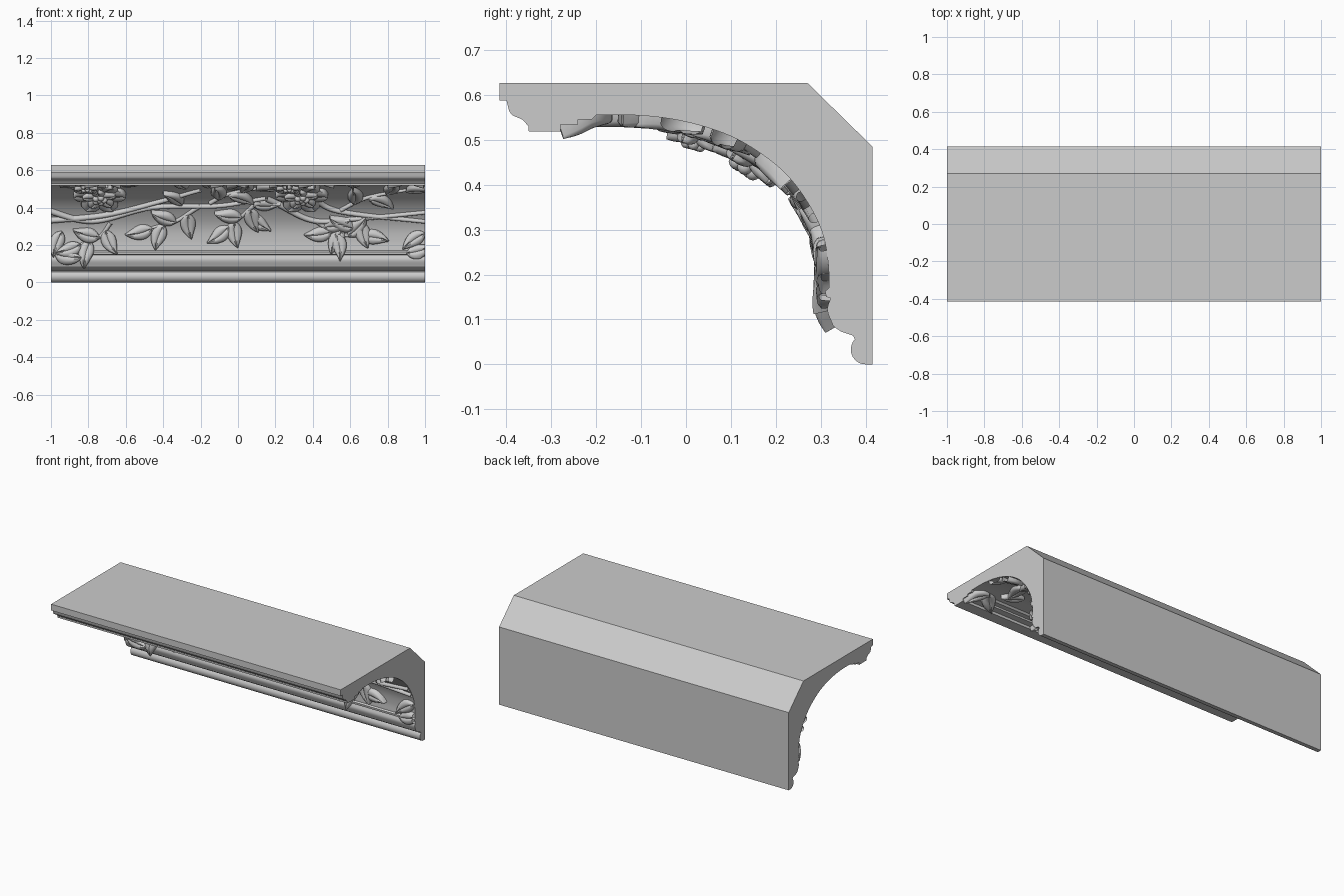
import bpy, bmesh, math, random
from mathutils import Vector

if "Cube" in bpy.data.objects:
    bpy.data.objects.remove(bpy.data.objects["Cube"])

random.seed(4)


def spline(pts, n=8):
    """Catmull-Rom through 2D points."""
    p = [Vector(q) for q in pts]
    p = [2 * p[0] - p[1]] + p + [2 * p[-1] - p[-2]]
    out = []
    for i in range(1, len(p) - 2):
        a, b, c, d = p[i - 1:i + 3]
        for k in range(n):
            t = k / n
            out.append(0.5 * (2 * b + (c - a) * t + (2 * a - 5 * b + 4 * c - d) * t * t
                              + (3 * b - a - 3 * c + d) * t ** 3))
    return out + [p[-2]]


def arc(cy, cz, r, a0, a1, n=10):
    angs = [math.radians(a0 + (a1 - a0) * i / n) for i in range(n + 1)]
    return [Vector((cy + r * math.cos(a), cz + r * math.sin(a))) for a in angs]


def finish(name, bm, angle):
    me = bpy.data.meshes.new(name)
    bm.to_mesh(me)
    bm.free()
    ob = bpy.data.objects.new(name, me)
    bpy.context.collection.objects.link(ob)
    bpy.ops.object.select_all(action='DESELECT')
    ob.select_set(True)
    bpy.context.view_layer.objects.active = ob
    bpy.ops.object.shade_smooth_by_angle(angle=math.radians(angle))


# Cornice body: profile in (y, z) extruded along x
cove = [(0.318, 0.17), (0.317, 0.22), (0.306, 0.285), (0.28, 0.345), (0.235, 0.41),
        (0.18, 0.46), (0.1, 0.508), (0, 0.54), (-0.1, 0.554), (-0.2, 0.555)]
prof = [(0.415, 0)] + arc(0.4, 0.033, 0.033, 270, 150)
prof += [(0.376, 0.056), (0.372, 0.064), (0.345, 0.073), (0.335, 0.08)]
prof += spline([(0.328, 0.085), (0.315, 0.12), (0.322, 0.148)], 6)
prof += [(0.312, 0.15), (0.31, 0.163)] + spline(cove, 6)
prof += [(-0.21, 0.545), (-0.24, 0.545), (-0.24, 0.534), (-0.28, 0.534), (-0.28, 0.518), (-0.35, 0.518)]
prof += spline([(-0.351, 0.53), (-0.365, 0.545), (-0.39, 0.558), (-0.4, 0.588)], 5)
prof += [(-0.415, 0.588), (-0.415, 0.627), (0.27, 0.627), (0.415, 0.485)]

bm = bmesh.new()
face = bm.faces.new([bm.verts.new((-1, p[0], p[1])) for p in prof])
ext = bmesh.ops.extrude_face_region(bm, geom=[face])
bmesh.ops.translate(bm, vec=(2, 0, 0), verts=[v for v in ext['geom'] if isinstance(v, bmesh.types.BMVert)])
bmesh.ops.recalc_face_normals(bm, faces=bm.faces)
finish("cornice_body", bm, 30)

# Guide curve the ornament follows, measured by arc length from the bottom
guide = spline([(0.335, 0.08), (0.315, 0.12)] + cove + [(-0.25, 0.537), (-0.31, 0.517)], 10)
lens = [0]
for a, b in zip(guide, guide[1:]):
    lens.append(lens[-1] + (b - a).length)


def on_cove(x, t, h):
    i = 0
    while i < len(lens) - 2 and lens[i + 1] < t:
        i += 1
    p = guide[i].lerp(guide[i + 1], (t - lens[i]) / (lens[i + 1] - lens[i]))
    d = (guide[min(i + 3, len(guide) - 1)] - guide[max(i - 2, 0)]).normalized()
    return Vector((x, p.x - d.y * h, p.y + d.x * h))


def grid_faces(bm, rows):
    vs = [[bm.verts.new(on_cove(*q)) for q in r] for r in rows]
    for r, s in zip(vs, vs[1:]):
        for i in range(len(r) - 1):
            bm.faces.new((r[i], r[i + 1], s[i + 1], s[i]))


def leaf(bm, x, t, ang, length, width, base=0.0, bend=25, rounded=False):
    """Domed leaf or petal with a midrib groove and a thick rim."""
    rows, n, m = [], 12, 8
    for i in range(n + 1):
        u = i / n
        th = math.radians(ang + bend * (u - 0.4))
        if rounded:
            w = width * (0.35 + 0.65 * math.sin(math.pi * min(u, 0.5))) * math.sqrt(max(1 - u ** 5, 0.01))
        else:
            w = width * math.sin(math.pi * u ** 0.8) ** 0.85 * (1.05 - 0.2 * u) if 0 < u < 1 else 0.002
        row = []
        for j in range(-1, m + 2):
            v = max(-1, min(1, 2 * j / m - 1))
            h = base + 0.012 + 0.014 * math.sqrt(1 - v * v) * math.sin(math.pi * (0.15 + 0.7 * u))
            h += 0.008 * u * u - (0.007 if v == 0 else 0)
            if j < 0 or j > m:
                h = base - 0.012
            row.append((x - math.sin(th) * w * v, t + math.cos(th) * w * v, h))
        rows.append(row)
        x += math.cos(th) * length / n
        t += math.sin(th) * length / n
    grid_faces(bm, rows)


def vine(bm, pts, r=0.017):
    """Half-embedded tapering stem."""
    c = spline(pts, 10)
    rows = []
    for i, p in enumerate(c):
        d = (c[min(i + 1, len(c) - 1)] - c[max(i - 1, 0)]).normalized()
        k = r * (1 - 0.4 * i / len(c))
        angs = [math.radians(-30 + 30 * j) for j in range(9)]
        rows.append([(p.x - d.y * k * math.cos(a), p.y + d.x * k * math.cos(a),
                      0.004 + 1.2 * k * math.sin(a)) for a in angs])
    grid_faces(bm, rows)


def sprig(bm, pts, size):
    """Leaves alternating along a stem, with one at the tip."""
    c = spline(pts, 10)
    steps = 4
    for k in range(1, steps + 1):
        i = round((len(c) - 1) * k / steps)
        d = c[i] - c[i - 1]
        side = 0 if k == steps else (1 if k % 2 else -1)
        ang = math.degrees(math.atan2(d.y, d.x)) + side * 55
        leaf(bm, c[i].x, c[i].y, ang, size, size * 0.28, 0.003 * (k % 3), 30 if k % 2 else -30)


def flower(bm, x, t, r):
    for ring, (count, size, base) in enumerate(((6, r, 0.004), (5, r * 0.62, 0.02))):
        for k in range(count):
            ang = 360 * k / count + 25 * ring
            c, s = math.cos(math.radians(ang)), math.sin(math.radians(ang))
            leaf(bm, x + c * r * .12, t + s * r * .12, ang, size, size * 0.46, base, 0, True)
    for k in range(6):
        a, q = k * math.tau / 5, (0 if k == 5 else r * 0.2)
        res = bmesh.ops.create_icosphere(bm, subdivisions=2, radius=r * 0.14)
        bmesh.ops.translate(bm, verts=res['verts'], vec=on_cove(x + q * math.cos(a), t + q * math.sin(a), 0.045))


def ornament(name, build):
    bm = bmesh.new()
    build(bm)
    for s in (-1, 1):  # trim flush with the moulding ends
        bmesh.ops.bisect_plane(bm, geom=bm.verts[:] + bm.edges[:] + bm.faces[:],
                               plane_co=(s * 0.9995, 0, 0), plane_no=(s, 0, 0), clear_outer=True)
    bmesh.ops.recalc_face_normals(bm, faces=bm.faces)
    finish(name, bm, 50)


# Main vines, as (x, arc length)
mains = [[(-1.05, .34), (-.78, .26), (-.45, .35), (-.1, .36), (.15, .42)],
         [(-1.05, .26), (-.7, .3), (-.4, .4), (-.2, .5)],
         [(.15, .42), (.38, .27), (.6, .27), (1.05, .32)],
         [(.4, .42), (.55, .32), (1.05, .25)]]
# Leafy side stems
stems = [[(-.68, .25), (-.74, .17), (-.84, .13)],
         [(-.2, .36), (-.33, .26), (-.46, .22)],
         [(.12, .4), (.02, .29), (-.05, .23)],
         [(.4, .27), (.52, .19), (.66, .17)],
         [(.7, .29), (.62, .22), (.5, .2)],
         [(.55, .33), (.7, .43), (.9, .5)],
         [(-.15, .38), (-.05, .46), (.1, .52)]]


def draw_vines(bm):
    for v in mains:
        vine(bm, v)
    for v in stems:
        vine(bm, v, 0.012)


ornament("vines", draw_vines)


# Leaves on the side stems, plus single ones reaching down to the lower mouldings
def draw_leaves(bm):
    for v in stems:
        sprig(bm, v, 0.15)
    for x, t, a in ((-.94, .2, 250), (-.98, .08, -10), (.06, .3, -40), (.08, .37, 5),
                    (1.0, .19, 215), (.9, .08, 15), (-.3, .37, 130)):
        leaf(bm, x, t, a, .15, .04)


ornament("leaves", draw_leaves)


# Foliage spreading over the upper part of the cove
def draw_upper(bm):
    for k in range(18):
        leaf(bm, -.95 + k * .112, random.uniform(.52, .72), random.uniform(20, 160),
             random.uniform(.13, .18), .042, 0, random.choice((-30, 30)))
    for x in (-.72, -.05, .42, .9):
        for a in (50, 130):
            leaf(bm, x, .8, a, .15, .04)


ornament("upper_leaves", draw_upper)


# Blossoms
def draw_blossoms(bm):
    for x in (-.74, .34):
        flower(bm, x, .46, .125)
        flower(bm, x - .07, .6, .09)


ornament("blossoms", draw_blossoms)
